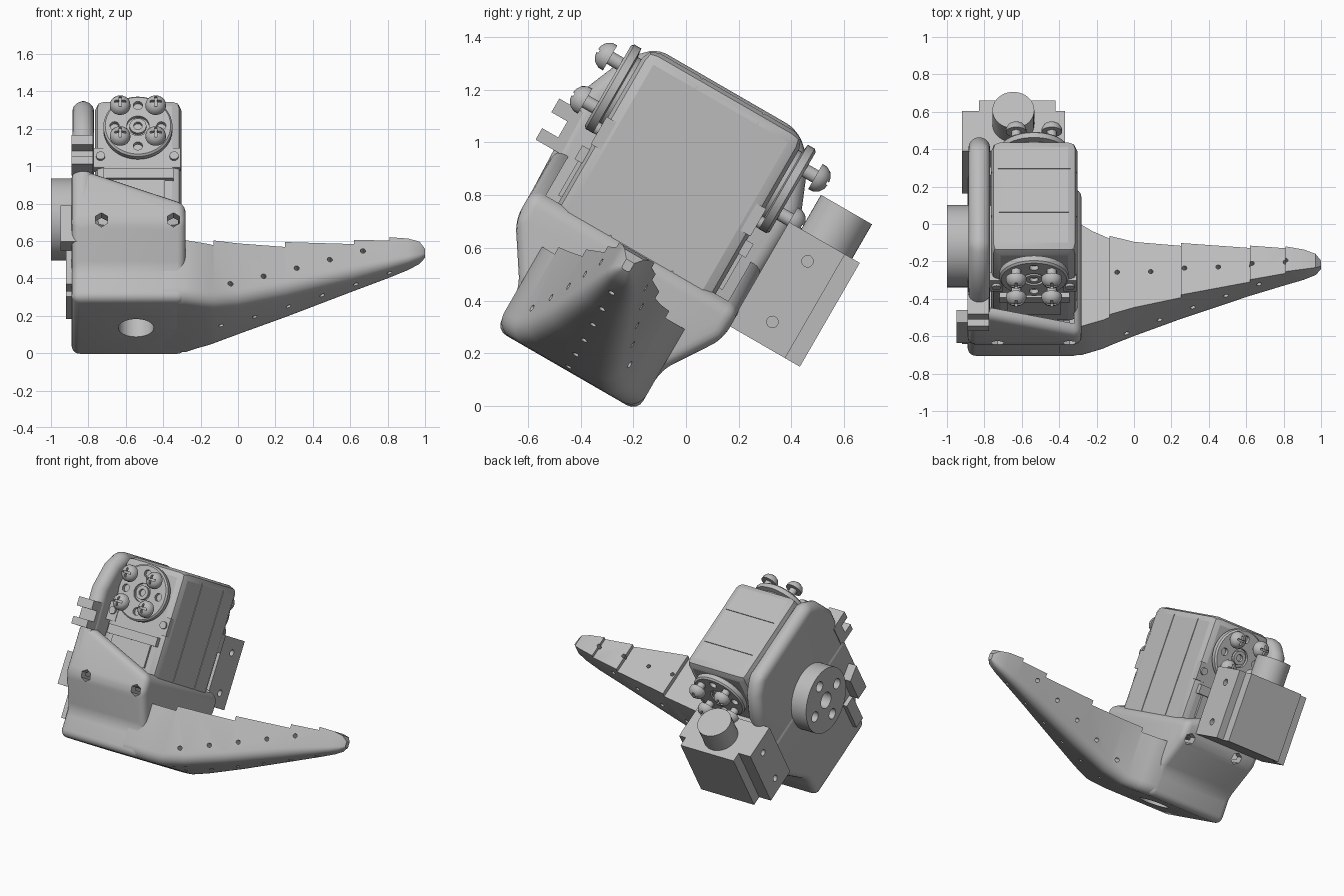
import bpy, bmesh, math
from mathutils import Matrix, Vector

cube = bpy.data.objects.get("Cube")
if cube:
    bpy.data.objects.remove(cube, do_unlink=True)

# The whole assembly is laid out upright (x, u, v), then leaned about x
LEAN = Matrix.Rotation(math.radians(-30), 4, 'X')
MID = -0.46    # symmetry plane of the servo and body along u
CX = -0.535    # servo centre along x

grey = bpy.data.materials.new("plain_grey")
grey.use_nodes = True
grey.diffuse_color = (0.5, 0.5, 0.5, 1)
grey.node_tree.nodes["Principled BSDF"].inputs["Base Color"].default_value = (0.5, 0.5, 0.5, 1)


def box(bm, x, u, v):
    size = Matrix.Diagonal((x[1] - x[0], u[1] - u[0], v[1] - v[0], 1))
    mid = Vector((sum(x) / 2, sum(u) / 2, sum(v) / 2))
    bmesh.ops.create_cube(bm, size=1, matrix=Matrix.Translation(mid) @ size)


def cyl(bm, axis, centre, r, length, n=32):
    turn = Vector((0, 0, 1)).rotation_difference(Vector(axis)).to_matrix().to_4x4()
    bmesh.ops.create_cone(bm, cap_ends=True, segments=n, radius1=r, radius2=r, depth=length,
                          matrix=Matrix.Translation(centre) @ turn)


def prism(bm, outline, a, b, place):
    """Extrude an outline between a and b; place maps (p, q, t) to a point."""
    rings = [[bm.verts.new(place(p, q, t)) for p, q in outline] for t in (a, b)]
    loft(bm, rings)


def loft(bm, rings):
    n = len(rings[0])
    for r0, r1 in zip(rings, rings[1:]):
        for i in range(n):
            bm.faces.new((r0[i], r0[(i + 1) % n], r1[(i + 1) % n], r1[i]))
    bm.faces.new(rings[0][::-1])
    bm.faces.new(rings[-1])


def lathe(bm, profile, centre, side, n=24):
    """Spin (radius, height) points about the u axis."""
    rings = []
    for r, h in profile:
        rings.append([bm.verts.new((centre[0] + r * math.cos(2 * math.pi * k / n), centre[1] + side * h,
                                    centre[2] + r * math.sin(2 * math.pi * k / n))) for k in range(n)])
    loft(bm, rings)


def make(name, bm, bevel=0, seg=3, cutter=None, smooth=35):
    def new_object(label, b):
        bmesh.ops.recalc_face_normals(b, faces=b.faces)
        b.transform(LEAN)
        me = bpy.data.meshes.new(label)
        b.to_mesh(me)
        b.free()
        me.materials.append(grey)
        o = bpy.data.objects.new(label, me)
        bpy.context.collection.objects.link(o)
        return o
    ob = new_object(name, bm)
    if bevel:
        m = ob.modifiers.new("bevel", 'BEVEL')
        m.width, m.segments, m.angle_limit = bevel, seg, math.radians(25)
    tool = None
    if cutter:
        tool = new_object(name + "_cutter", cutter)
        tool.hide_render = True
        m = ob.modifiers.new("cut", 'BOOLEAN')
        m.operation, m.object, m.solver, m.use_self = 'DIFFERENCE', tool, 'EXACT', True
    bpy.ops.object.select_all(action='DESELECT')
    ob.select_set(True)
    bpy.context.view_layer.objects.active = ob
    for m in list(ob.modifiers):
        bpy.ops.object.modifier_apply(modifier=m.name)
    if tool:
        bpy.data.objects.remove(tool, do_unlink=True)
    bpy.ops.object.shade_smooth_by_angle(angle=math.radians(smooth))
    return ob


def side_view(u, v, x):
    return (x, u, v)


# Body cradle: flared block with an open pocket and a sloping rim
bm, cut = bmesh.new(), bmesh.new()
half = [(0.31, -0.11), (0.31, 0.07), (0.455, 0.29), (0.455, 0.62)]
outline = [(MID - a, b) for a, b in half[::-1]] + [(MID + a, b) for a, b in half]
prism(bm, outline, -0.89, -0.28, side_view)
bmesh.ops.bisect_plane(bm, geom=bm.verts[:] + bm.edges[:] + bm.faces[:], plane_co=(-0.28, 0, 0.41),
                       plane_no=(0.38, 0, 1), clear_outer=True)
bmesh.ops.holes_fill(bm, edges=[e for e in bm.edges if e.is_boundary])
box(cut, (-0.775, -0.32), (MID - 0.4, MID + 0.4), (0.3, 1.2))
cyl(cut, (0, 0, 1), (-0.545, MID, -0.1), 0.095, 0.3)
for x in (-0.73, -0.345):
    cyl(cut, (0, 1, 0), (x, MID, 0.3), 0.038, 1.2, 6)
cyl(cut, (0, 0, 1), (-0.3, MID, -0.1), 0.013, 0.2, 12)
make("body_cradle", bm, 0.045, 4, cut)

# Side plate with a fully rounded rim
bm = bmesh.new()
half = [(0.29, -0.08), (0.29, 0.07), (0.45, 0.29), (0.47, 0.86), (0.40, 1.03), (0.31, 1.12)]
outline = [(MID - a, b) for a, b in half[::-1]] + [(MID + a, b) for a, b in half]
prism(bm, outline, -0.885, -0.77, side_view)
make("side_plate", bm, 0.054, 5)

# Round coupling on the side plate
bm, cut = bmesh.new(), bmesh.new()
cyl(bm, (1, 0, 0), (-0.94, MID, 0.56), 0.22, 0.12, 48)
cyl(cut, (1, 0, 0), (-1, MID, 0.56), 0.055, 0.14)
for k in range(4):
    a = k * math.pi / 2
    cyl(cut, (1, 0, 0), (-1, MID + 0.14 * math.cos(a), 0.56 + 0.14 * math.sin(a)), 0.035, 0.14, 20)
make("coupling_disc", bm, 0, 1, cut)

# Cable hook and clip on the plate's front edge
bm = bmesh.new()
for v in ((0.59, 0.64), (0.71, 0.77)):
    box(bm, (-0.89, -0.775), (-1.0, -0.88), v)
box(bm, (-0.89, -0.775), (-0.93, -0.86), (0.6, 0.76))
make("cable_hook", bm)
bm = bmesh.new()
prism(bm, [(-0.85, 0.2), (-0.75, 0.2), (-0.75, 0.38), (-0.85, 0.42)], -0.95, -0.86, side_view)
box(bm, (-0.92, -0.86), (-0.74, -0.66), (0.0, 0.22))
make("side_clip", bm)

# Tapered finger with stepped pads: x, u front, u back, v bottom, v top
stations = [(-0.4, -0.775, -0.15, -0.11, 0.25), (-0.28, -0.775, -0.15, -0.11, 0.25),
            (-0.22, -0.755, -0.19, -0.11, 0.25), (-0.16, -0.735, -0.22, -0.108, 0.25),
            (-0.13, -0.72, -0.235, -0.105, 0.25), (-0.13, -0.72, -0.235, -0.105, 0.28),
            (0.0, -0.68, -0.275, -0.072, 0.285), (0.25, -0.625, -0.305, 0.015, 0.295),
            (0.25, -0.625, -0.305, 0.015, 0.325), (0.62, -0.56, -0.35, 0.155, 0.35),
            (0.62, -0.56, -0.35, 0.155, 0.375), (0.81, -0.53, -0.375, 0.23, 0.39),
            (0.81, -0.53, -0.375, 0.23, 0.41), (0.91, -0.515, -0.395, 0.27, 0.41),
            (0.97, -0.5, -0.415, 0.3, 0.4), (1.0, -0.475, -0.44, 0.33, 0.37)]
bm, cut = bmesh.new(), bmesh.new()
rings = []
for x, f, b, lo, hi in stations:
    r = min(0.07, (b - f) * 0.3, (hi - lo) * 0.35)
    ring = [(f, hi)]
    for cu, start in ((f + r, 180), (b - r, 270)):
        for k in range(6):
            a = math.radians(start + 18 * k)
            ring.append((cu + r * math.cos(a), lo + r + r * math.sin(a)))
    ring.append((b, hi))
    rings.append([bm.verts.new((x, u, v)) for u, v in ring])
loft(bm, rings)
for k in range(6):
    cyl(cut, (0, 0, 1), (-0.09 + 0.18 * k, MID, 0.1), 0.013, 1.2, 12)
    if k < 5:
        x = -0.04 + 0.177 * k
        cyl(cut, (0, 1, 0), (x, MID, 0.045 + 0.4 * x), 0.014, 1.2, 12)
make("finger", bm, 0, 1, cut)

# Servo case with seam grooves
bm, cut = bmesh.new(), bmesh.new()
box(bm, (-0.765, -0.302), (MID - 0.345, MID + 0.345), (0.32, 1.11))
for u in (-0.57, -0.3):
    for x in (-0.765, -0.302):
        box(cut, (x - 0.005, x + 0.005), (u - 0.003, u + 0.003), (0.3, 1.2))
    box(cut, (-0.8, -0.2), (u - 0.003, u + 0.003), (1.105, 1.2))
make("servo_case", bm, 0.05, 2, cut, 20)


# Both ends of the servo: horn, screws, socket strip and small bolts
for side, end in ((-1, "front"), (1, "back")):
    def at(d):
        return MID + side * d
    bm, cut = bmesh.new(), bmesh.new()
    lathe(bm, [(0.15, 0.33), (0.15, 0.36), (0.185, 0.365), (0.185, 0.395), (0.175, 0.405)],
          (CX, MID, 0.905), side, 40)
    cyl(cut, (0, 1, 0), (CX, at(0.41), 0.905), 0.06, 0.05)
    for k in range(4):
        a = k * math.pi / 2
        cyl(cut, (0, 1, 0), (CX + 0.125 * math.cos(a), at(0.41), 0.905 + 0.125 * math.sin(a)), 0.025, 0.06, 16)
    make(end + "_horn", bm, 0, 1, cut)
    bm, cut = bmesh.new(), bmesh.new()
    lathe(bm, [(0.045, 0.35), (0.045, 0.405)], (CX, MID, 0.905), side)
    cyl(cut, (0, 1, 0), (CX, at(0.41), 0.905), 0.023, 0.06, 16)
    make(end + "_horn_hub", bm, 0, 1, cut)
    for i in (-1, 1):
        for j in (-1, 1):
            x, v = CX + 0.095 * i, 0.905 + 0.095 * j
            bm, cut = bmesh.new(), bmesh.new()
            lathe(bm, [(0.026, 0.38), (0.026, 0.45), (0.055, 0.45), (0.054, 0.47), (0.043, 0.49),
                       (0.024, 0.503), (0.008, 0.506)], (x, MID, v), side)
            ends = sorted((at(0.485), at(0.52)))
            for w, h in ((0.03, 0.006), (0.006, 0.03)):
                box(cut, (x - w, x + w), ends, (v - h, v + h))
            make(end + "_horn_screw", bm, 0, 1, cut)
    bm = bmesh.new()
    box(bm, (-0.72, -0.345), sorted((at(0.33), at(0.375))), (0.6, 0.66))
    box(bm, (-0.68, -0.39), sorted((at(0.33), at(0.36))), (0.45, 0.6))
    make(end + "_socket_strip", bm)
    bm = bmesh.new()
    for x in (-0.735, -0.342):
        box(bm, (x - 0.035, x + 0.035), sorted((at(0.3), at(0.35))), (0.68, 0.8))
        cyl(bm, (0, 1, 0), (x, at(0.35), 0.745), 0.024, 0.03, 16)
    make(end + "_case_bolts", bm)

# Rear sensor: wide mount, narrower housing and round barrel
bm, cut = bmesh.new(), bmesh.new()
box(bm, (-0.92, -0.37), (-0.01, 0.235), (0.345, 0.8))
for v in (0.44, 0.706):
    for x in (-0.92, -0.37):
        cyl(cut, (1, 0, 0), (x, 0.125, v), 0.022, 0.06, 16)
make("sensor_mount", bm, 0, 1, cut)
bm = bmesh.new()
box(bm, (-0.83, -0.42), (0.2, 0.3), (0.345, 0.8))
make("sensor_housing", bm)
bm = bmesh.new()
cyl(bm, (0, 0, 1), (-0.645, 0.155, 0.87), 0.112, 0.16, 40)
make("sensor_barrel", bm)
